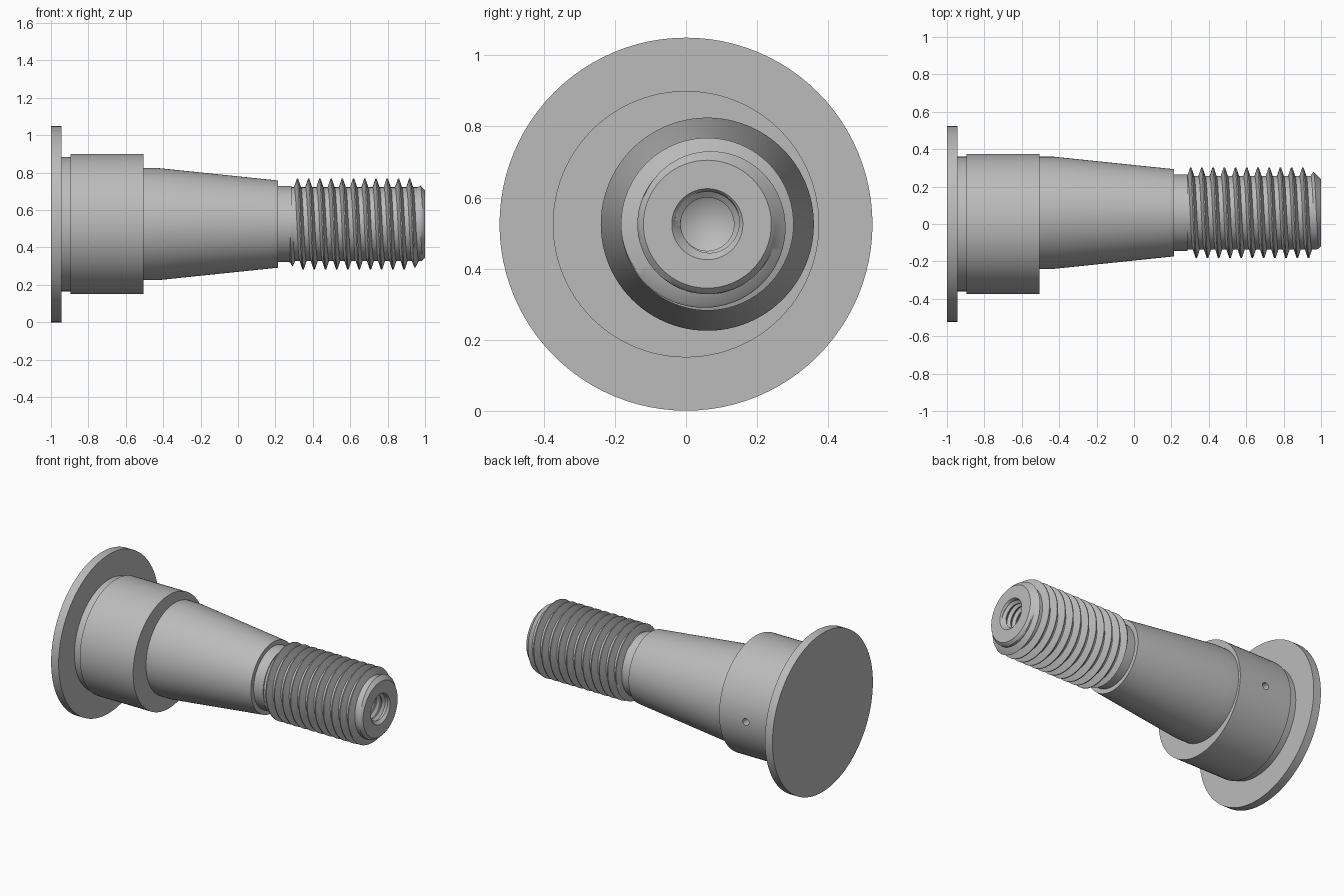
import bpy, bmesh, math
from mathutils import Matrix

cube = bpy.data.objects.get("Cube")
if cube:
    bpy.data.objects.remove(cube)

SEG = 96
AXIS_Z = 0.525
SHAFT_Y = 0.06      # the shaft is eccentric to the flange

steel = bpy.data.materials.new("steel grey")
steel.use_nodes = True
steel.diffuse_color = (0.5, 0.5, 0.5, 1)
steel.node_tree.nodes["Principled BSDF"].inputs["Base Color"].default_value = (0.5, 0.5, 0.5, 1)


def finish(bm, name, y=0.0, angle=30):
    """Turn a bmesh into a smooth-shaded object on the x-directed axis."""
    mesh = bpy.data.meshes.new(name)
    bm.to_mesh(mesh)
    bm.free()
    obj = bpy.data.objects.new(name, mesh)
    bpy.context.collection.objects.link(obj)
    obj.location = (0, y, AXIS_Z)
    mesh.materials.append(steel)
    bpy.ops.object.select_all(action='DESELECT')
    obj.select_set(True)
    bpy.context.view_layer.objects.active = obj
    bpy.ops.object.shade_smooth_by_angle(angle=math.radians(angle))
    return obj


def lathe(name, profile, y=0.0):
    """Revolve (x, radius) points about the x axis; zero radius closes an end."""
    bm = bmesh.new()
    rings = []
    for x, r in profile:
        count = SEG if r > 0 else 1
        rings.append([bm.verts.new((x, r * math.cos(math.tau * j / SEG),
                                    r * math.sin(math.tau * j / SEG))) for j in range(count)])
    for a, b in zip(rings, rings[1:]):
        for j in range(SEG):
            k = (j + 1) % SEG
            quad = [a[j % len(a)], b[j % len(b)], b[k % len(b)], a[k % len(a)]]
            bm.faces.new(list(dict.fromkeys(quad)))
    bmesh.ops.reverse_faces(bm, faces=bm.faces)
    return finish(bm, name, y)


def thread(name, start, end, pitch, steps, radius, inside=False):
    """Helical grid; radius(x, phase) shapes it, x is clamped to the two ends."""
    bm = bmesh.new()
    n = len(steps)
    turns = math.ceil((end - start) / pitch) + 2
    cols = []
    for j in range(SEG + 1):
        col = []
        for i in range(turns * n):
            raw = start + pitch * (i // n - 1 + steps[i % n] + j / SEG)
            x = min(max(raw, start), end)
            r = radius(x, steps[i % n])
            a = math.tau * j / SEG
            col.append(bm.verts.new((x, r * math.cos(a), r * math.sin(a))))
        cols.append(col)
    for a, b in zip(cols, cols[1:]):
        for i in range(turns * n - 1):
            quad = [a[i], b[i], b[i + 1], a[i + 1]]
            bm.faces.new(quad if inside else quad[::-1])
    bmesh.ops.remove_doubles(bm, verts=bm.verts, dist=0.0003)
    bmesh.ops.dissolve_degenerate(bm, dist=0.0001, edges=bm.edges)
    if not inside:
        bmesh.ops.recalc_face_normals(bm, faces=bm.faces)
    return finish(bm, name, SHAFT_Y)


# Flange, undercut and eccentric collar
collar = lathe("flange_and_collar", [
    (-1, 0), (-1, 0.525), (-0.945, 0.525), (-0.945, 0.36), (-0.895, 0.36),
    (-0.895, 0.375), (-0.505, 0.375), (-0.505, 0)])

# Small cross hole in the back of the collar
bm = bmesh.new()
bmesh.ops.create_cone(bm, cap_ends=True, segments=32, radius1=0.023, radius2=0.023, depth=0.3,
                      matrix=Matrix.Translation((-0.7, 0.38, 0)) @ Matrix.Rotation(math.pi / 2, 4, 'X'))
cutter = finish(bm, "hole_cutter")
cutter.hide_render = True
cut = collar.modifiers.new("cross_hole", 'BOOLEAN')
cut.operation = 'DIFFERENCE'
cut.solver = 'EXACT'
cut.object = cutter
bpy.context.view_layer.objects.active = collar
bpy.ops.object.modifier_apply(modifier=cut.name)
bpy.data.objects.remove(cutter)

# Tapered shaft with the relief groove before the thread
lathe("tapered_shaft", [(-0.505, 0.3), (-0.43, 0.3), (0.215, 0.233), (0.215, 0.204),
                        (0.285, 0.204), (0.285, 0.19)], SHAFT_Y)


# Outer thread: flat root, flank, narrow crest, flank, chamfered at the tip
def outer_radius(x, phase):
    crest = 0.243 if 0.4 < phase < 0.7 else 0.197
    fade = min(max((x - 0.275) / 0.025, 0), 1)
    return min(0.197 + (crest - 0.197) * fade, 0.18 + (1 - x))


thread("outer_thread", 0.27, 1, 0.06, [0, 0.12, 0.25, 0.5, 0.6, 0.85], outer_radius)


# Inner thread with countersunk mouth
def inner_radius(x, phase):
    root = 0.092 if 0.4 < phase < 0.7 else 0.075
    fade = min(max((x - 0.62) / 0.03, 0), 1)
    return max(0.075 + (root - 0.075) * fade, 0.1 - (1 - x))


thread("inner_thread", 0.61, 1, 0.038, [0, 0.15, 0.5, 0.6], inner_radius, inside=True)

# Shaft end face and conical bottom of the drilled hole
lathe("shaft_end_face", [(1, 0.18), (1, 0.1)], SHAFT_Y)
lathe("drill_point", [(0.61, 0.075), (0.565, 0)], SHAFT_Y)
